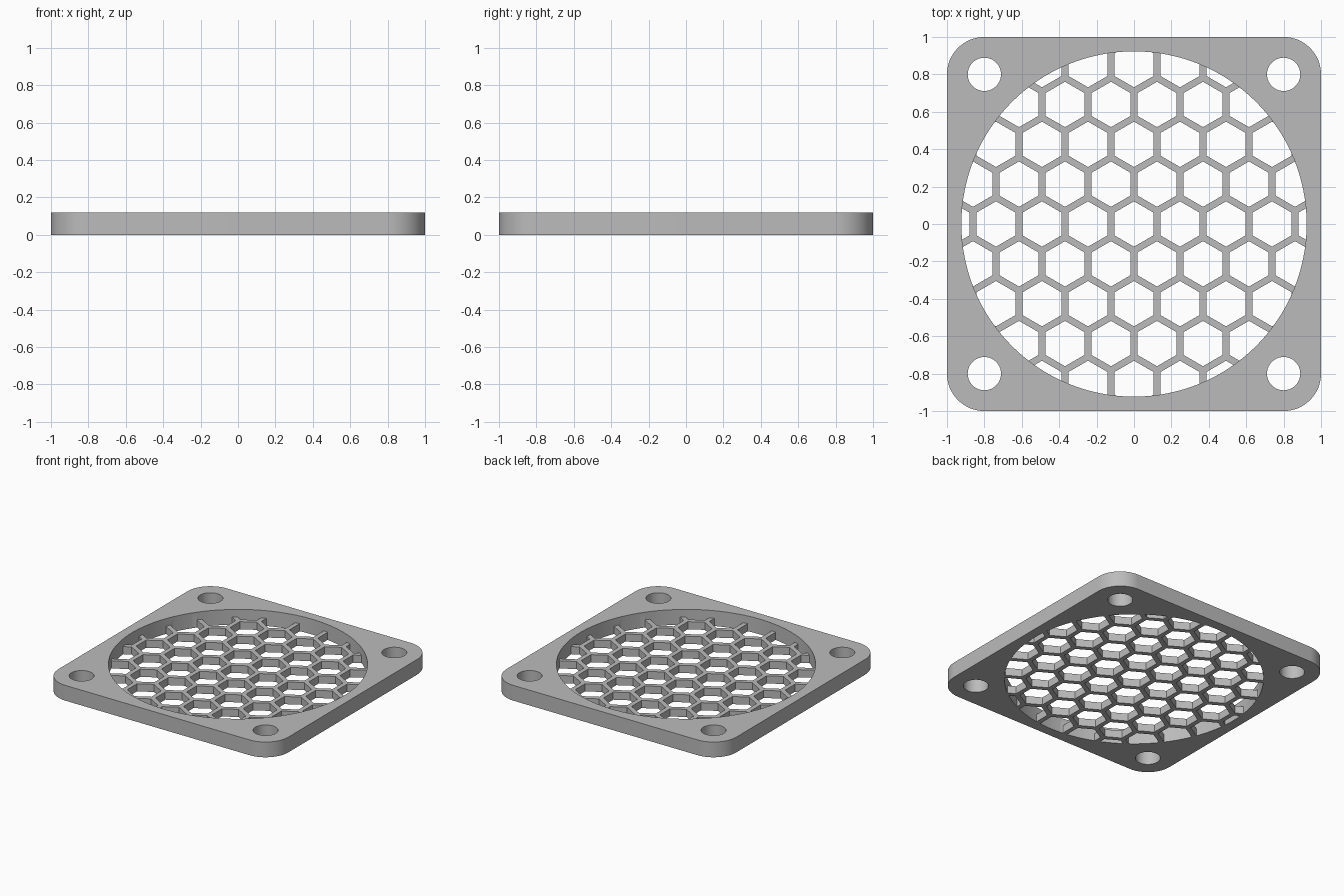
import bpy, bmesh
from math import cos, sin, pi, sqrt, hypot
from mathutils import Matrix

if "Cube" in bpy.data.objects:
    bpy.data.objects.remove(bpy.data.objects["Cube"])

HEIGHT, GRILLE_HEIGHT = 0.12, 0.06
OPENING_RADIUS = 0.923
CORNER_RADIUS = 0.2
BOLT_OFFSET, BOLT_RADIUS = 0.8, 0.089
PITCH, WALL = 0.246, 0.036


def prism(bm, points, low, high):
    """Extrude a flat outline between two heights."""
    face = bm.faces.new([bm.verts.new((x, y, low)) for x, y in points])
    raised = bmesh.ops.extrude_face_region(bm, geom=[face])["geom"]
    verts = [v for v in raised if isinstance(v, bmesh.types.BMVert)]
    bmesh.ops.translate(bm, verts=verts, vec=(0, 0, high - low))


def ring(x, y, radius, sides, start=0.0):
    return [(x + radius * cos(start + 2 * pi * i / sides),
             y + radius * sin(start + 2 * pi * i / sides)) for i in range(sides)]


def solid(name, outlines, low, high):
    bm = bmesh.new()
    for points in outlines:
        prism(bm, points, low, high)
    bmesh.ops.recalc_face_normals(bm, faces=bm.faces)
    mesh = bpy.data.meshes.new(name)
    bm.to_mesh(mesh)
    bm.free()
    obj = bpy.data.objects.new(name, mesh)
    bpy.context.collection.objects.link(obj)
    return obj


def subtract(body, cutter):
    """Cut one solid from another and discard the cutter."""
    cutter.hide_render = True
    mod = body.modifiers.new("cut", "BOOLEAN")
    mod.operation, mod.solver, mod.object = "DIFFERENCE", "EXACT", cutter
    graph = bpy.context.evaluated_depsgraph_get()
    graph.update()
    mesh = bpy.data.meshes.new_from_object(body.evaluated_get(graph))
    body.modifiers.clear()
    body.data = mesh
    bpy.data.objects.remove(cutter)


# Honeycomb block: a wide disc pierced by pointy-topped hexagons
row_step = PITCH * sqrt(3) / 2
hex_radius = (PITCH - WALL) / sqrt(3)
cells = []
for row in range(-6, 7):
    for col in range(-6, 7):
        x, y = (col + 0.5 * (row % 2)) * PITCH, row * row_step
        if hypot(x, y) < 1.2:
            cells.append(ring(x, y, hex_radius, 6, pi / 6))
honeycomb = solid("honeycomb", [ring(0, 0, 1.5, 64)], -0.3, GRILLE_HEIGHT)
subtract(honeycomb, solid("hex_cells", cells, -0.5, 0.5))

# Round opening, keeping the honeycomb in its lower half
opening = solid("opening", [ring(0, 0, OPENING_RADIUS, 128)], -0.1, 0.3)
subtract(opening, honeycomb)

# Square plate with rounded corners
outline = []
c = 1 - CORNER_RADIUS
for k, (sx, sy) in enumerate([(1, 1), (-1, 1), (-1, -1), (1, -1)]):
    for i in range(17):
        a = (k + i / 16) * pi / 2
        outline.append((sx * c + CORNER_RADIUS * cos(a), sy * c + CORNER_RADIUS * sin(a)))
guard = solid("fan_guard", [outline], 0, HEIGHT)
subtract(guard, opening)

# Bolt holes in the four corners
holes = [ring(sx * BOLT_OFFSET, sy * BOLT_OFFSET, BOLT_RADIUS, 48)
         for sx in (-1, 1) for sy in (-1, 1)]
subtract(guard, solid("bolt_holes", holes, -0.5, 0.5))

# Plain grey finish
grey = bpy.data.materials.new("grey")
grey.use_nodes = True
colour = (0.5, 0.5, 0.5, 1)
grey.diffuse_color = colour
grey.node_tree.nodes["Principled BSDF"].inputs["Base Color"].default_value = colour
guard.data.materials.clear()
guard.data.materials.append(grey)
for poly in guard.data.polygons:
    poly.material_index = 0

# Smooth the rounded walls, keep the edges sharp
bpy.ops.object.select_all(action="DESELECT")
guard.select_set(True)
bpy.context.view_layer.objects.active = guard
bpy.ops.object.shade_smooth_by_angle()
